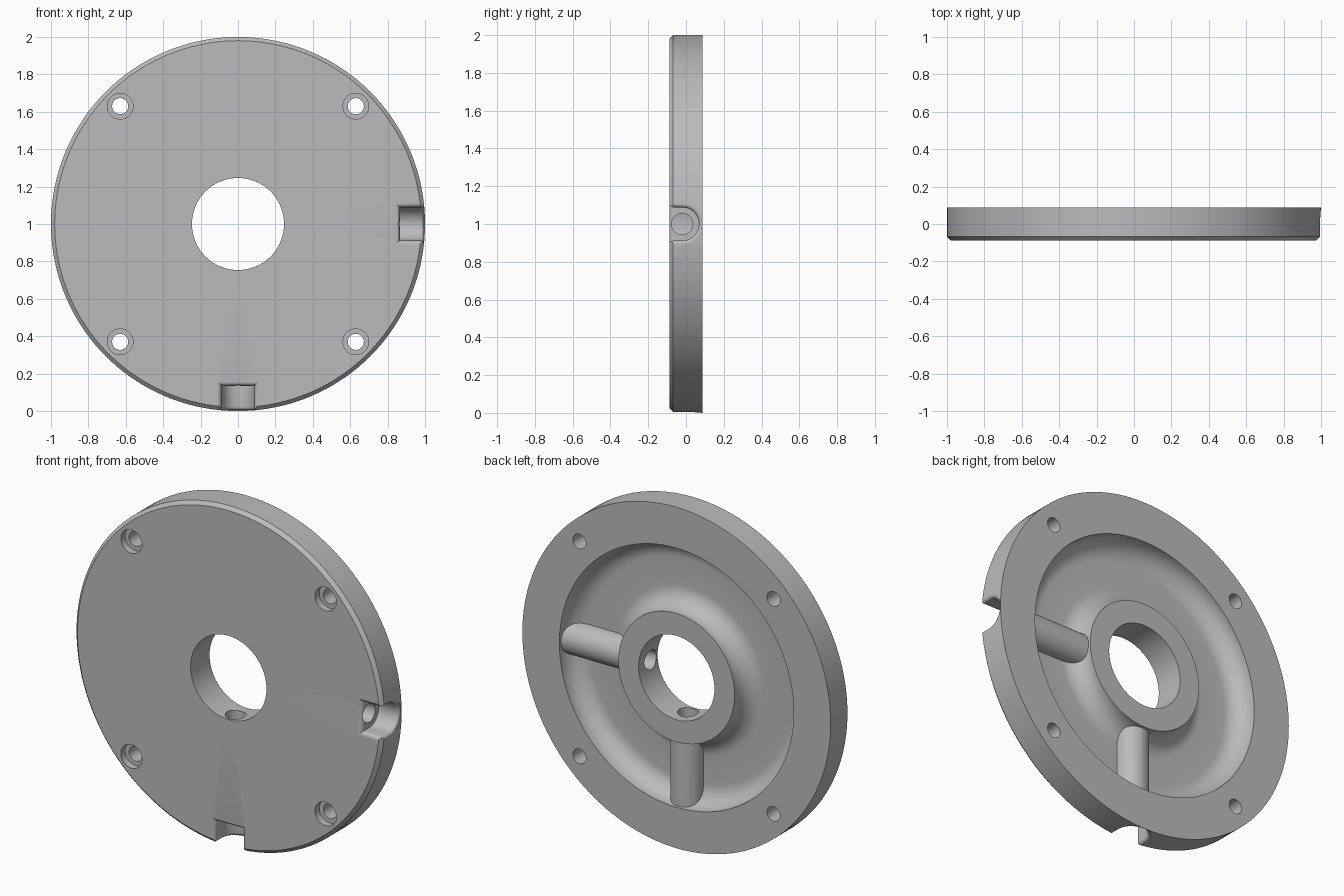
import bpy, bmesh
from math import sin, cos, pi
from mathutils import Matrix

cube = bpy.data.objects.get("Cube")
if cube:
    bpy.data.objects.remove(cube, do_unlink=True)

HALF = 0.088            # half thickness of the plate
BORE, HUB, RECESS, RIM = 0.246, 0.377, 0.76, 1.0
FLOOR, FILLET, CHAMFER = -0.03, 0.11, 0.02
PORT_Y, PORT_R, SLOT_R, SLOT_X = -0.02, 0.056, 0.088, 0.865

grey = bpy.data.materials.new("grey metal")
grey.use_nodes = True
grey.diffuse_color = (0.5, 0.5, 0.5, 1)
grey.node_tree.nodes["Principled BSDF"].inputs["Base Color"].default_value = (0.5, 0.5, 0.5, 1)


def loft(name, rings, capped=True, matrix=Matrix()):
    """Skin a list of equal-length point rings; uncapped lofts close on themselves."""
    bm = bmesh.new()
    loops = [[bm.verts.new(p) for p in ring] for ring in rings]
    pairs = list(zip(loops, loops[1:]))
    if not capped:
        pairs.append((loops[-1], loops[0]))
    n = len(loops[0])
    for a, b in pairs:
        for i in range(n):
            j = (i + 1) % n
            bm.faces.new((a[i], a[j], b[j], b[i]))
    if capped:
        bm.faces.new(loops[0])
        bm.faces.new(loops[-1])
    bmesh.ops.recalc_face_normals(bm, faces=bm.faces)
    bm.transform(matrix)
    mesh = bpy.data.meshes.new(name)
    bm.to_mesh(mesh)
    bm.free()
    mesh.materials.append(grey)
    obj = bpy.data.objects.new(name, mesh)
    bpy.context.collection.objects.link(obj)
    return obj


def u_ring(x, r, front):
    """Round-backed channel section at x, running straight to the front."""
    arc = [(x, PORT_Y + r * cos(a), r * sin(a)) for a in [-pi / 2 + pi * i / 24 for i in range(25)]]
    return arc + [(x, front, r), (x, front, -r)]


def box_ring(y, grow):
    x, z = SLOT_X - grow, SLOT_R + grow
    return [(x, y, -z), (1.2, y, -z), (1.2, y, z), (x, y, z)]


def round_y(y, r, x=0, z=0, n=40):
    return [(x + r * cos(2 * pi * i / n), y, z + r * sin(2 * pi * i / n)) for i in range(n)]


def round_x(x, r, n=40):
    return [(x, PORT_Y + r * cos(2 * pi * i / n), r * sin(2 * pi * i / n)) for i in range(n)]


# Turned plate: chamfered rim, back recess with rounded corners, central hub
quarter = [pi / 2 * i / 10 for i in range(11)]
profile = [(BORE, -HALF), (RIM - CHAMFER, -HALF), (RIM, CHAMFER - HALF), (RIM, HALF), (RECESS, HALF)]
profile += [(RECESS - FILLET * (1 - cos(a)), FLOOR + FILLET * (1 - sin(a))) for a in quarter]
profile += [(HUB + FILLET * (1 - sin(a)), FLOOR + FILLET * (1 - cos(a))) for a in quarter]
profile += [(HUB, HALF), (BORE, HALF)]
plate = loft("flange_plate", [round_y(y, r, n=144) for r, y in profile], capped=False)


def combine(tool, operation):
    mod = plate.modifiers.new(tool.name, "BOOLEAN")
    mod.operation, mod.object, mod.solver = operation, tool, "EXACT"
    bpy.context.view_layer.objects.active = plate
    bpy.ops.object.modifier_apply(modifier=mod.name)
    bpy.data.objects.remove(tool, do_unlink=True)


# Port ribs, rim slots and radial bores: one on the left side, one at the bottom
steps = [pi / 2 * i / 5 for i in range(6)]
turns = [Matrix(), Matrix.Rotation(pi / 2, 4, "Y")]
for turn in turns:
    rib = loft("port_rib", [u_ring(x, 0.094, -0.06) for x in (0.31, 0.82)], matrix=turn)
    combine(rib, "UNION")
for turn in turns:
    mouth = [(SLOT_X, 0)] + [(0.977 + 0.018 * sin(a), 0.018 * (1 - cos(a))) for a in steps] + [(1.2, 0.019)]
    combine(loft("slot_cutter", [u_ring(x, SLOT_R + o, -0.2) for x, o in mouth], matrix=turn), "DIFFERENCE")
    lip = [(-0.055, -0.004)] + [(-0.064 - 0.025 * sin(a), 0.025 * (1 - cos(a))) for a in steps] + [(-0.2, 0.026)]
    combine(loft("lip_cutter", [box_ring(y, o) for y, o in lip], matrix=turn), "DIFFERENCE")
    combine(loft("bore_cutter", [round_x(x, PORT_R) for x in (0.15, 0.93)], matrix=turn), "DIFFERENCE")

# Four counterbored bolt holes
for x in (-0.63, 0.63):
    for z in (-0.63, 0.63):
        steps_in = [(-0.2, 0.069), (-HALF + 0.04, 0.069), (-HALF + 0.04, 0.043), (0.2, 0.043)]
        combine(loft("bolt_cutter", [round_y(y, r, x, z) for y, r in steps_in]), "DIFFERENCE")

plate.location.z = 1
bpy.ops.object.select_all(action="DESELECT")
plate.select_set(True)
bpy.context.view_layer.objects.active = plate
bpy.ops.object.shade_smooth_by_angle(angle=pi / 6)
